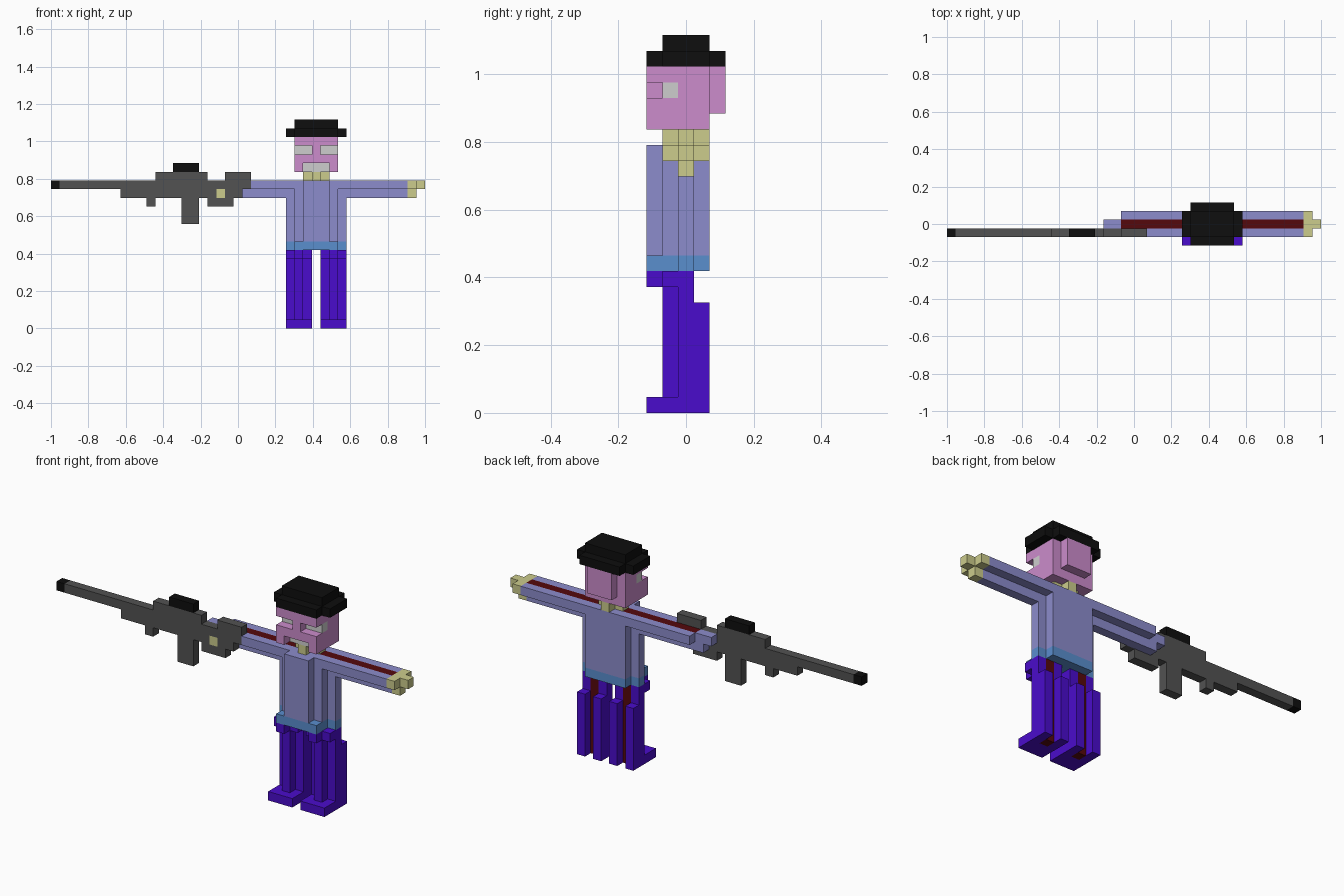
import bpy, bmesh

if "Cube" in bpy.data.objects:
    bpy.data.objects.remove(bpy.data.objects["Cube"])

V = 2 / 43          # block size; the model is 43 x 5 x 24 blocks
cells = {}          # (i, j, k) -> (part, colour); later fills replace earlier ones

COLOURS = {         # sRGB values
    "black": (14, 14, 14), "gun_grey": (82, 82, 82), "lilac": (140, 140, 204),
    "pink": (204, 140, 204), "pale_grey": (206, 206, 206), "cream": (204, 204, 140),
    "blue": (90, 142, 206), "purple": (74, 12, 204), "dark_red": (85, 8, 12),
}


def linear(c):
    c /= 255
    return c / 12.92 if c <= 0.04045 else ((c + 0.055) / 1.055) ** 2.4


materials = {}
for name, rgb in COLOURS.items():
    materials[name] = bpy.data.materials.new(name)
    materials[name].diffuse_color = (*map(linear, rgb), 1)


def fill(part, colour, x, y, z, mirror=False):
    """Fill a box of blocks; ranges are (start, end). Mirror about the body centre."""
    for i in range(*x):
        for j in range(*y):
            for k in range(*z):
                cells[i, j, k] = (part, colour)
                if mirror:
                    cells[60 - i, j, k] = (part, colour)


def carve(x, y, z):
    for i in range(*x):
        for j in range(*y):
            for k in range(*z):
                cells.pop((i, j, k), None)
                cells.pop((60 - i, j, k), None)


# Legs: core, front strip, side strips, calves, feet and hips
fill("leg_cores", "dark_red", (28, 29), (2, 3), (0, 9), True)
fill("legs", "purple", (28, 29), (1, 2), (0, 9), True)
for i in (27, 29):
    fill("legs", "purple", (i, i + 1), (2, 3), (0, 9), True)
    fill("legs", "purple", (i, i + 1), (3, 4), (0, 7), True)
fill("legs", "purple", (27, 30), (0, 2), (0, 1), True)
fill("legs", "purple", (27, 30), (1, 2), (8, 9), True)
fill("legs", "purple", (28, 29), (0, 1), (8, 9), True)

# Belt
fill("belt", "blue", (28, 33), (0, 4), (9, 10))
fill("belt", "blue", (27, 34), (2, 3), (9, 10))

# Torso, stepped in plan
fill("torso", "lilac", (29, 32), (0, 1), (10, 17))
fill("torso", "lilac", (28, 33), (1, 4), (10, 16))
fill("torso", "lilac", (27, 34), (2, 3), (10, 16))

# Arms: sleeve around an exposed core
fill("sleeves", "lilac", (20, 41), (1, 4), (16, 17))
fill("sleeves", "lilac", (20, 41), (2, 3), (15, 16))
fill("arm_core", "dark_red", (20, 41), (2, 3), (16, 17))
fill("glove", "lilac", (18, 20), (2, 3), (16, 17))
fill("glove", "lilac", (19, 20), (2, 3), (15, 16))
fill("hand", "cream", (41, 42), (1, 4), (16, 17))
fill("hand", "cream", (41, 42), (2, 3), (15, 16))
fill("hand", "cream", (42, 43), (2, 3), (16, 17))

# Neck
fill("neck", "cream", (30, 31), (1, 4), (17, 18))
fill("neck", "cream", (29, 32), (2, 3), (17, 18))

# Head with sunken eyes and mouth
fill("head", "pink", (28, 33), (0, 4), (18, 22))
fill("head", "pink", (29, 32), (4, 5), (19, 22))
carve((28, 30), (0, 1), (20, 21))
fill("eyes", "pale_grey", (28, 30), (1, 2), (20, 21), True)
carve((29, 32), (0, 1), (18, 19))
fill("mouth", "pale_grey", (29, 32), (1, 2), (18, 19))

# Hat
fill("hat", "black", (27, 34), (1, 4), (22, 23))
fill("hat", "black", (28, 33), (0, 5), (22, 23))
fill("hat", "black", (28, 33), (1, 4), (23, 24))

# Rifle: barrel, fore end, receiver, rail, stock, foregrip, magazine, grip
for x, z in [((1, 23), (16, 17)), ((8, 22), (15, 16)), ((12, 18), (17, 18)),
             ((20, 23), (17, 18)), ((11, 12), (14, 15)), ((15, 17), (12, 15)),
             ((18, 21), (14, 15))]:
    fill("rifle", "gun_grey", x, (1, 2), z)
fill("muzzle", "black", (0, 1), (1, 2), (16, 17))
fill("scope", "black", (14, 17), (1, 2), (18, 19))
fill("trigger_finger", "cream", (19, 20), (1, 2), (15, 16))


def build(part):
    """Make one mesh from the outer faces of a part's blocks."""
    own = {c: m for c, (p, m) in cells.items() if p == part}
    bm = bmesh.new()
    for cell in own:
        for a in range(3):
            for s in (0, 1):
                near = list(cell)
                near[a] += 1 if s else -1
                if tuple(near) in cells:
                    continue
                quad = []
                for u, v in ((0, 0), (1, 0), (1, 1), (0, 1)):
                    p = list(cell)
                    p[a] += s
                    p[(a + 1) % 3] += u
                    p[(a + 2) % 3] += v
                    quad.append(bm.verts.new((p[0] * V - 1, (p[1] - 2.5) * V, p[2] * V)))
                bm.faces.new(quad if s else quad[::-1])
    bmesh.ops.remove_doubles(bm, verts=bm.verts, dist=1e-4)
    mesh = bpy.data.meshes.new(part)
    bm.to_mesh(mesh)
    bm.free()
    mesh.materials.append(materials[next(iter(own.values()))])
    bpy.context.collection.objects.link(bpy.data.objects.new(part, mesh))


for part in dict.fromkeys(p for p, _ in cells.values()):
    build(part)

for m in bpy.data.materials:
    if m.users and not m.is_grease_pencil:
        m.use_nodes = True
        m.node_tree.nodes["Principled BSDF"].inputs["Base Color"].default_value = m.diffuse_color
